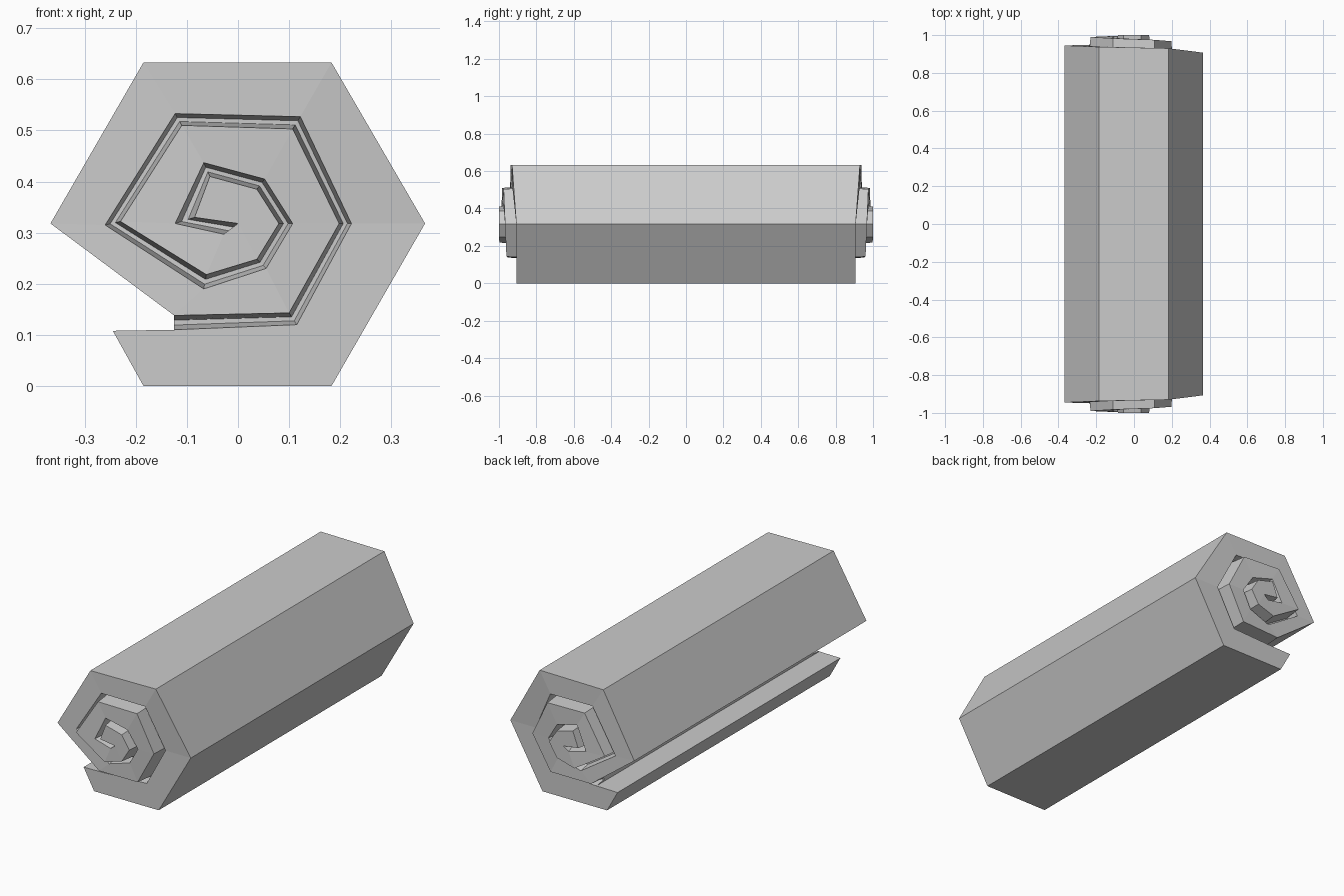
import bpy
import bmesh
from mathutils import Vector

cube = bpy.data.objects.get("Cube")
if cube:
    bpy.data.objects.remove(cube, do_unlink=True)

TIP = (0, .318)
GROOVE_DEPTH = .06

# Outer edge of the rolled strip, from the loose flap inwards to the core
outer = [(-.245, .108), (-.185, 0), (.183, 0), (.366, .318), (.183, .633),
         (-.185, .633), (-.367, .318), (-.125, .138), (.1, .143), (.198, .318),
         (.107, .503), (-.11, .51), (-.23, .322), (-.062, .218), (.037, .248),
         (.08, .318), (.037, .385), (-.055, .41), (-.085, .33), TIP]

# Inner edge of the same strip; the first point closes the flap
inner = [(-.125, .11), (-.125, .11), (.115, .12), (.222, .318), (.122, .527),
         (-.123, .533), (-.26, .315), (-.067, .19), (.055, .23), (.107, .318),
         (.052, .405), (-.067, .437), (-.123, .318), (-.028, .297), TIP]


def reach(k):
    """Half length of the roll, growing from the outer layer to the core."""
    return .907 if k < 4 else min(1, .9 + .0075 * k)


def edge_points(points, side):
    return [Vector((x, side * reach(k), z)) for k, (x, z) in enumerate(points)]


def groove_floor(a, b, t, side):
    p = a.lerp(b, t)
    p.y = a.y - side * GROOVE_DEPTH
    return p


bm = bmesh.new()


def face(*points):
    bm.faces.new([bm.verts.new(p) for p in points])


def build_end(side):
    """One end of the roll: spiral face, groove walls and groove floor."""
    e = edge_points(outer, side)
    g = edge_points(inner, side)
    last = len(g) - 1
    g[last].y = e[-1].y = side
    # Spiral face of the strip
    for k in range(len(e) - 2):
        a, b = g[min(k, last)], g[min(k + 1, last)]
        if k == 0 or a == b:
            face(e[k], e[k + 1], b)
        else:
            face(e[k], e[k + 1], b, a)
    # Groove between neighbouring layers
    rows = []
    for k in range(1, last):
        a, b = g[k], e[k + 6]
        rows.append((a, groove_floor(a, b, .33, side),
                     groove_floor(a, b, .67, side), b))
    for r, s in zip(rows, rows[1:]):
        for i in range(3):
            face(r[i], s[i], s[i + 1], r[i + 1])
    # Close the groove at the core
    a, f1, f2, b = rows[-1]
    face(a, b, f2, f1)
    return e[:8], rows[0]


front, front_slot = build_end(-1)
back, back_slot = build_end(1)

# Long sides of the roll, the flap and the slot
front.append(front_slot[0])
back.append(back_slot[0])
count = len(front)
for k in range(count):
    n = (k + 1) % count
    if k == count - 2:
        face(*reversed(front_slot), *back_slot)
    else:
        face(front[k], front[n], back[n], back[k])

bmesh.ops.remove_doubles(bm, verts=bm.verts, dist=.0005)
bmesh.ops.recalc_face_normals(bm, faces=bm.faces)
mesh = bpy.data.meshes.new("rolled_mat")
bm.to_mesh(mesh)
bm.free()

# Plain grey
grey = bpy.data.materials.new("plain grey")
grey.use_nodes = True
grey.diffuse_color = (.6, .6, .6, 1)
grey.node_tree.nodes["Principled BSDF"].inputs["Base Color"].default_value = grey.diffuse_color
mesh.materials.append(grey)

roll = bpy.data.objects.new("rolled_mat", mesh)
bpy.context.collection.objects.link(roll)
